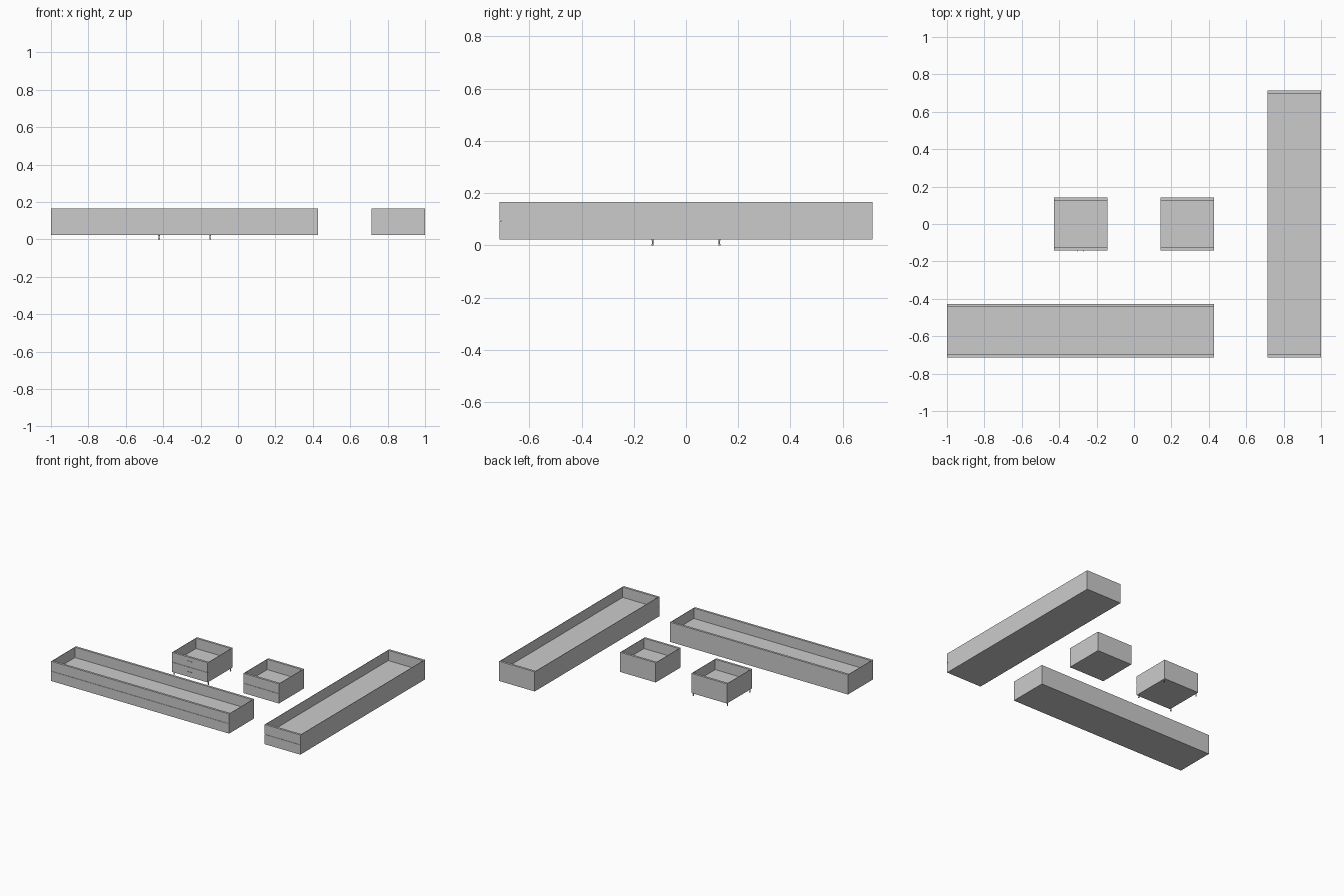
import bpy, bmesh
from mathutils import Matrix, Vector

if "Cube" in bpy.data.objects:
    bpy.data.objects.remove(bpy.data.objects["Cube"])

U = 1 / 7            # layout module
Z0, Z1 = 0.0225, 0.1653   # underside and rim of every cabinet
MID = (Z0 + Z1) / 2
SIDE, PANEL = 0.004, 0.016  # side wall and front/back panel thickness
GAP = 0.0008


def add_box(bm, x0, x1, y0, y1, z0, z1):
    m = (Matrix.Translation(((x0 + x1) / 2, (y0 + y1) / 2, (z0 + z1) / 2))
         @ Matrix.Diagonal((x1 - x0, y1 - y0, z1 - z0, 1)))
    bmesh.ops.create_cube(bm, size=1, matrix=m)


def add_cyl(bm, x, y, z0, z1, r):
    bmesh.ops.create_cone(bm, cap_ends=True, segments=12, radius1=r, radius2=r,
                          depth=z1 - z0,
                          matrix=Matrix.Translation((x, y, (z0 + z1) / 2)))


def finish(bm, name):
    me = bpy.data.meshes.new(name)
    bm.to_mesh(me)
    bm.free()
    ob = bpy.data.objects.new(name, me)
    bpy.context.collection.objects.link(ob)
    return ob


def cabinet(name, x0, x1, y0, y1):
    # open-topped body: one solid with the top inset and pushed down
    bm = bmesh.new()
    yf = y0 + PANEL / 2
    add_box(bm, x0, x1, yf, y1, Z0, Z1)
    top = max(bm.faces, key=lambda f: f.calc_center_median().z)
    bmesh.ops.inset_individual(bm, faces=[top], thickness=SIDE)
    for v in top.verts:
        v.co.y = y0 + PANEL if v.co.y < (y0 + y1) / 2 else y1 - PANEL
    ext = bmesh.ops.extrude_discrete_faces(bm, faces=[top])["faces"][0]
    for v in ext.verts:
        v.co.z = MID - 0.004
    finish(bm, name + "_body")
    # two stacked drawer fronts
    for label, a, b in (("lower", Z0, MID - GAP), ("upper", MID + GAP, Z1)):
        bm = bmesh.new()
        add_box(bm, x0, x1, y0, yf, a, b)
        finish(bm, f"{name}_{label}_drawer_front")


cabinet("long_front_cabinet", -7 * U, 3 * U, -5 * U, -3 * U)
cabinet("long_side_cabinet", 5 * U, 7 * U, -5 * U, 5 * U)
cabinet("small_left_cabinet", -3 * U, -U, -U, U)
cabinet("small_right_cabinet", U, 3 * U, -U, U)

# feet under the small left cabinet
cx = -2 * U
for i, sx in enumerate((-1, 1)):
    for j, sy in enumerate((-1, 1)):
        bm = bmesh.new()
        x, y = cx + sx * 0.137, sy * 0.128
        add_cyl(bm, x, y, 0, 0.005, 0.0045)
        add_cyl(bm, x, y, 0.005, 0.019, 0.003)
        add_cyl(bm, x, y, 0.019, Z0, 0.0045)
        finish(bm, f"foot_{i}_{j}")

# bar handles on its two drawers
for label, z in (("upper", 0.138), ("lower", 0.060)):
    bm = bmesh.new()
    add_box(bm, cx - 0.017, cx + 0.017, -U - 0.0055, -U - 0.003, z - 0.002, z + 0.002)
    for s in (-1, 1):
        px = cx + s * 0.0155
        add_box(bm, px - 0.0015, px + 0.0015, -U - 0.003, -U, z - 0.002, z + 0.002)
    finish(bm, label + "_handle")
